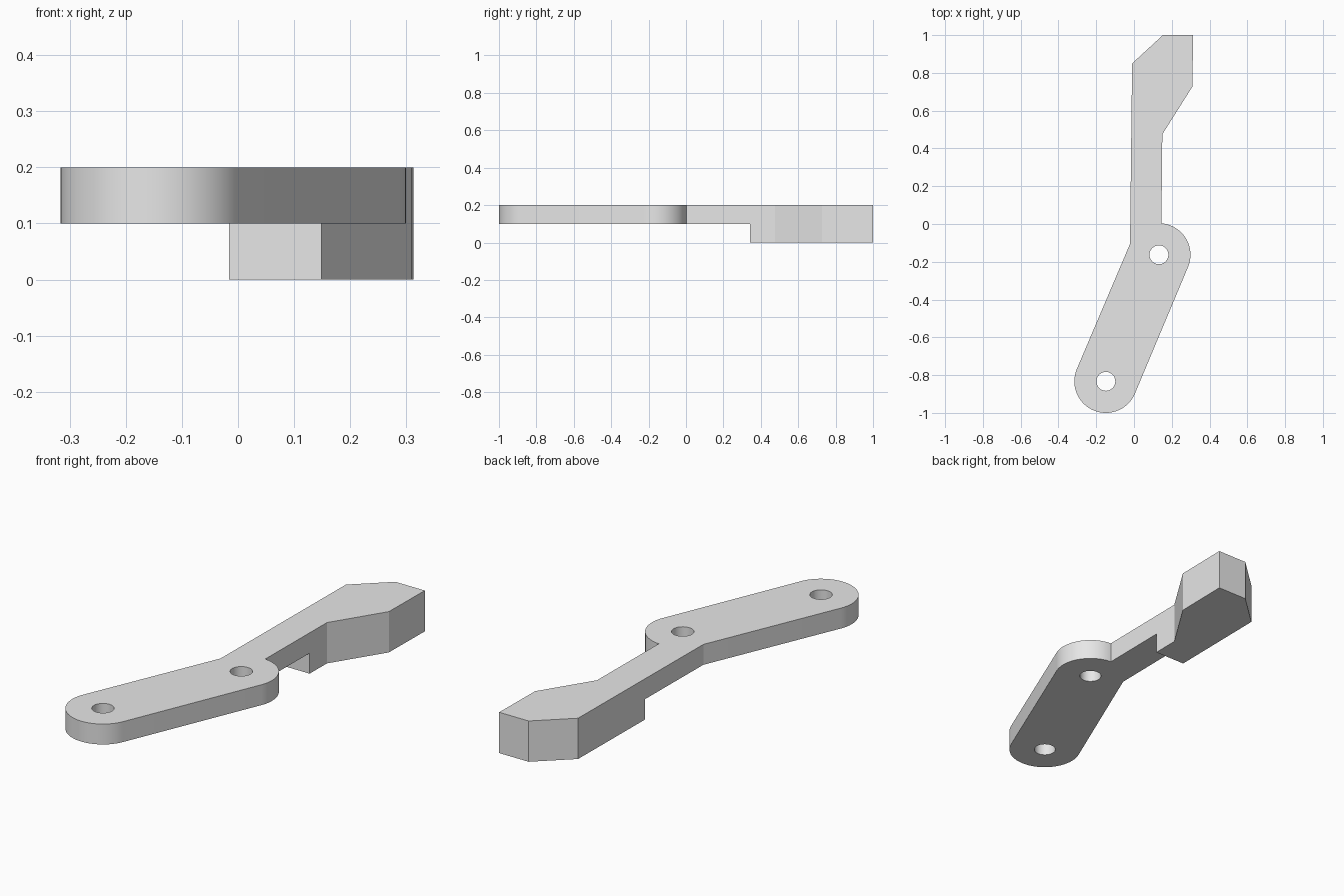
import bpy, bmesh, math
from mathutils import Vector

cube = bpy.data.objects.get("Cube")
if cube:
    bpy.data.objects.remove(cube, do_unlink=True)

THICK, STEP_Z, STEP_Y = 0.2, 0.1, 0.342
R_END, R_HOLE = 0.167, 0.05
LOW, HIGH = Vector((-0.149, -0.833)), Vector((0.132, -0.163))   # pivot centres

grey = bpy.data.materials.new("light grey")
grey.use_nodes = True
colour = (0.8, 0.8, 0.8, 1)
grey.diffuse_color = colour
grey.node_tree.nodes["Principled BSDF"].inputs["Base Color"].default_value = colour


def prism(name, outline, z0, z1):
    """Extrude a closed outline from z0 up to z1."""
    bm = bmesh.new()
    base = bm.faces.new([bm.verts.new((x, y, z0)) for x, y in outline])
    top = bmesh.ops.extrude_face_region(bm, geom=[base])["geom"]
    bmesh.ops.translate(bm, vec=(0, 0, z1 - z0),
                        verts=[v for v in top if isinstance(v, bmesh.types.BMVert)])
    bmesh.ops.recalc_face_normals(bm, faces=bm.faces)
    mesh = bpy.data.meshes.new(name)
    bm.to_mesh(mesh)
    bm.free()
    mesh.materials.append(grey)
    obj = bpy.data.objects.new(name, mesh)
    bpy.context.collection.objects.link(obj)
    return obj


def arc(centre, radius, start, end, steps):
    return [(centre.x + radius * math.cos(a), centre.y + radius * math.sin(a))
            for a in (start + (end - start) * i / steps for i in range(steps + 1))]


def cut(target, cutter):
    """Subtract the cutter from the target, then discard it."""
    cutter.hide_render = True
    mod = target.modifiers.new("cut", 'BOOLEAN')
    mod.operation, mod.solver, mod.object = 'DIFFERENCE', 'EXACT', cutter
    bpy.context.view_layer.objects.active = target
    bpy.ops.object.modifier_apply(modifier=mod.name)
    bpy.data.objects.remove(cutter, do_unlink=True)


# Outline: slanted arm with rounded ends, straight neck and angular head
along = HIGH - LOW
side = math.atan2(along.y, along.x) - math.pi / 2
outline = arc(LOW, R_END, side - math.pi, side, 32)
outline += arc(HIGH, R_END, side, math.radians(85.5), 24)
outline += [(0.15, 0.475), (0.309, 0.727), (0.313, 1.0), (0.153, 1.0),
            (-0.01, 0.85), (-0.021, -0.105)]
lever = prism("lever_arm", outline, 0, THICK)

# Thin the arm and neck from below, leaving the head full depth
cut(lever, prism("step_cutter", [(-1, -1.5), (1, -1.5), (1, STEP_Y), (-1, STEP_Y)],
                 -STEP_Z, STEP_Z))

# Pivot holes
for centre in (LOW, HIGH):
    ring = arc(centre, R_HOLE, 0, math.tau, 32)[:-1]
    cut(lever, prism("hole_cutter", ring, -STEP_Z, THICK + STEP_Z))

# Smooth the rounded walls, keep the edges sharp
bpy.ops.object.select_all(action='DESELECT')
lever.select_set(True)
bpy.context.view_layer.objects.active = lever
bpy.ops.object.shade_smooth_by_angle(angle=math.radians(20))
